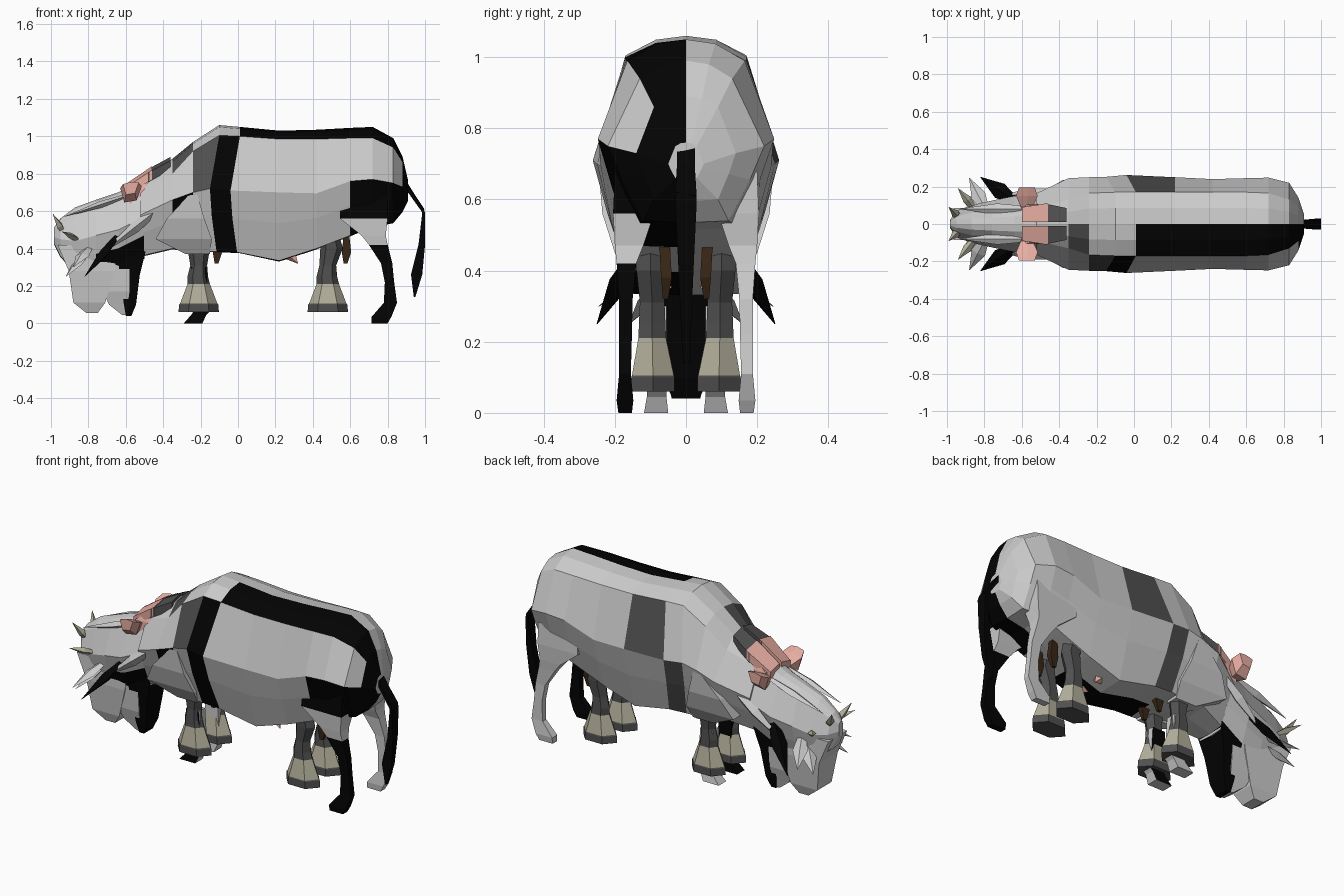
import bpy, bmesh, math
from mathutils import Vector


def mat(name, *c):
    m = bpy.data.materials.new(name)
    m.diffuse_color = (*c, 1)
    return m


GREY = mat("hide_grey", .6, .6, .6)
BLACK = mat("black", .001, .001, .001)
DARK = mat("dark_grey", .08, .08, .08)
PINK = mat("pink", .8, .42, .36)
BEIGE = mat("beige", .45, .43, .33)
BROWN = mat("brown", .04, .02, .008)
MATS = [GREY, BLACK, DARK, PINK, BEIGE, BROWN]


def loft(name, rings, paint):
    """Skin closed rings; paint is a material or a function of face centre."""
    bm = bmesh.new()
    vs = [[bm.verts.new(p) for p in r] for r in rings]
    n = len(rings[0])
    for a, b in zip(vs, vs[1:]):
        for i in range(n):
            j = (i + 1) % n
            bm.faces.new((a[i], a[j], b[j], b[i]))
    bm.faces.new(vs[0])
    bm.faces.new(vs[-1])
    bmesh.ops.remove_doubles(bm, verts=bm.verts, dist=.0005)
    bmesh.ops.recalc_face_normals(bm, faces=bm.faces)
    for f in bm.faces:
        m = paint(f.calc_center_median()) if callable(paint) else paint
        f.material_index = MATS.index(m)
    me = bpy.data.meshes.new(name)
    bm.to_mesh(me)
    bm.free()
    for m in MATS:
        me.materials.append(m)
    ob = bpy.data.objects.new(name, me)
    bpy.context.collection.objects.link(ob)
    return ob


def stack(name, levels, s, paint, n=6):
    """Vertical limb from (z, x, y, rx, ry) levels, on side s."""
    rings = [[(x + rx * math.cos(2 * math.pi * i / n),
               s * (y + ry * math.sin(2 * math.pi * i / n)), z)
              for i in range(n)] for z, x, y, rx, ry in levels]
    return loft(name, rings, paint)


def box_stack(name, levels, s, paint):
    """Four-sided limb from (z, x0, x1, y0, y1) levels."""
    return loft(name, [[(a, s * c, z), (b, s * c, z), (b, s * d, z), (a, s * d, z)]
                       for z, a, b, c, d in levels], paint)


def spike(name, base, tip, s, m, w=.03, t=.018):
    """Leaf-like pointed spike with a bulge in the middle."""
    a, b = Vector(base), Vector(tip)
    d = (b - a).normalized()
    u = d.cross(Vector((0, 0, 1))).normalized()
    v = d.cross(u)
    rings = []
    for k, r in ((0, .6), (.4, 1), (1, .04)):
        c = a.lerp(b, k)
        rings.append([(p.x, s * p.y, p.z) for p in
                      (c + u * w * r, c + v * t * r, c - u * w * r, c - v * t * r)])
    return loft(name, rings, m)


def section(x, top, sh, mid, bot, wt, wm, wb, skew=0):
    """Cross-section ring of torso or head; skew slides the flank forward."""
    half = [(x, wt * .5, top - (top - sh) * .2), (x, wt, sh), (x - skew, wm, mid),
            (x - skew * .8, wm * .6 + wb * .4, mid * .55 + bot * .45), (x - skew * .3, wb, bot)]
    return ([(x, 0, top)] + half + [(x, 0, bot - .005)]
            + [(a, -y, z) for a, y, z in reversed(half)])


# Patchy hide
def hide(c):
    x, y, z = c
    if y < 0:
        if .78 < x and -.17 < y < -.10 and .74 < z < .86:
            return GREY
        if (z > .985 and x > .02 or x > .83 or x > .77 and z > .96
                or -.15 < x < -.01 and z < .99 or z < .39 and x > 0
                or x > .52 and z < .71 or -.36 < x < -.2 and .55 < z < .68):
            return BLACK
        if -.33 < x < -.15 and .8 < z < .95:
            return DARK
    else:
        if .08 < x < .3 and .72 < z < .98:
            return DARK
        if -.12 < x < .08 and .38 < z < .7:
            return DARK
    return GREY


# Torso and neck
loft("body", [section(*p) for p in (
    (-.52, .77, .73, .58, .36, .09, .165, .08),
    (-.35, .88, .80, .66, .40, .13, .245, .13),
    (-.24, .97, .92, .70, .385, .165, .25, .15),
    (-.10, 1.06, 1.005, .72, .385, .17, .252, .16, .05),
    (.01, 1.05, 1.0, .71, .38, .17, .262, .16, .05),
    (.22, 1.03, .985, .70, .335, .17, .25, .15),
    (.42, 1.035, .985, .695, .40, .17, .24, .15),
    (.60, 1.045, .99, .76, .47, .17, .245, .15),
    (.72, 1.05, .99, .77, .52, .165, .248, .15),
    (.83, .99, .94, .75, .54, .13, .22, .12),
    (.88, .89, .86, .73, .60, .09, .14, .09),
    (.91, .76, .75, .70, .66, .03, .05, .03))], hide)

# Head
loft("head", [section(*p) for p in (
    (-.50, .77, .73, .57, .35, .09, .165, .08),
    (-.64, .70, .66, .50, .28, .08, .15, .07),
    (-.76, .66, .62, .47, .25, .07, .125, .06),
    (-.87, .62, .57, .44, .27, .06, .10, .05),
    (-.95, .56, .53, .45, .36, .04, .07, .04),
    (-.985, .51, .50, .46, .43, .015, .02, .015))],
    lambda c: BLACK if c.y < 0 and -.7 < c.x < -.56 and c.z < .42 else GREY)
box_stack("muzzle", [(.42, -.965, -.64, -.085, .085), (.28, -.905, -.66, -.085, .085),
                     (.11, -.88, -.71, -.065, .065), (.055, -.81, -.75, -.045, .045)],
          1, GREY)
box_stack("chin", [(.35, -.76, -.58, -.085, .085), (.17, -.72, -.58, -.07, .07),
                   (.10, -.69, -.59, -.05, .05), (.045, -.62, -.59, -.035, .035)], 1, GREY)
box_stack("jaw", [(.44, -.66, -.48, -.105, .105), (.26, -.63, -.525, -.075, .075),
                  (.10, -.61, -.545, -.055, .055), (.04, -.60, -.57, -.04, .04)], 1, BLACK)

# Forelock base on the crown
box_stack("crown", [(.62, -.58, -.44, -.11, .11), (.72, -.58, -.42, -.105, .105),
                    (.76, -.52, -.42, -.09, .09)], 1, PINK)

for s, side in ((-1, "left"), (1, "right")):
    # Pink crown plate and dark patch behind it
    for name, ends, m in (("plate", ((-.60, .745, .09), (-.46, .84, .11)), PINK),
                          ("patch", ((-.48, .825, .11), (-.36, .89, .085)), DARK)):
        loft(f"crown_{name}_{side}",
             [[(x, s * .01, z), (x, s * w, z - .02), (x, s * w, z - .07), (x, s * .01, z - .07)]
              for x, z, w in ends], m)
    # Ears
    loft("ear_" + side, [[(-.575 + dx * w, s * y, z + dz * w) for dx, dz in
                          ((1.1, .8), (.1, .9), (-1, .6), (-.6, -.8), (.6, -.6))]
                         for y, z, w in ((.09, .68, .03), (.15, .69, .055), (.195, .72, .04))],
         PINK)
    # Horns and spikes on the face
    spike("front_horn_" + side, (-.93, .03, .48), (-.99, .09, .585), s, BEIGE, .022, .02)
    spike("side_horn_" + side, (-.86, .09, .45), (-.94, .19, .49), s, BEIGE, .024, .018)
    spike("grey_spike_" + side, (-.80, .09, .40), (-.88, .245, .30), s, GREY, .04)
    spike("low_spike_" + side, (-.82, .07, .36), (-.92, .16, .25), s, GREY, .04)
    spike("black_spike_" + side, (-.65, .13, .46), (-.82, .25, .25), s, BLACK, .045, .025)
    spike("brow_spike_" + side, (-.60, .08, .68), (-.93, .08, .57), s, GREY, .03)
    spike("cheek_strip_" + side, (-.44, .17, .60), (-.72, .15, .38), s, GREY, .03, .03)
    # Shoulder wedge and chest
    box_stack("shoulder_" + side, [(.70, -.25, -.22, .20, .247), (.56, -.38, -.18, .15, .235),
                                   (.45, -.44, -.14, .11, .20), (.37, -.28, -.15, .08, .15)],
              s, GREY)

    # Booted legs, front and middle pair
    def boot_paint(c):
        if c.z < .105:
            return DARK
        if c.z < .21:
            return BEIGE
        return BROWN if .24 < c.z < .27 else DARK
    for x, name in ((-.21, "front"), (.48, "middle")):
        stack(f"{name}_leg_{side}",
              [(.50, x, .10, .055, .05), (.40, x + .02 * (x > 0), .10, .06, .045),
               (.31, x, .095, .045, .04), (.25, x - .005, .095, .055, .043),
               (.21, x, .095, .06, .045), (.105, x, .093, .10, .068),
               (.10, x, .093, .105, .07), (.06, x, .093, .108, .07)], s, boot_paint)
        # Brown strap hanging beside each booted leg
        box_stack(f"{name}_strap_{side}",
                  [(.47, x + .085, x + .115, .045, .075), (.38, x + .075, x + .125, .04, .07),
                   (.32, x + .085, x + .105, .05, .065)], s, BROWN)

    # Front hooves under the boots
    box_stack("front_hoof_" + side, [(.30, -.25, -.17, .055, .115), (.06, -.24, -.155, .055, .11),
                                     (.045, -.25, -.17, .055, .11), (0, -.29, -.19, .05, .118)],
              s, lambda c: BLACK if s < 0 and c.z < .2 and c.z > .01 and c.x < -.2 else GREY)

    # Hind legs with tapering thighs
    box_stack("hind_leg_" + side,
              [(.68, .55, .80, .12, .20), (.56, .545, .80, .09, .205), (.47, .66, .79, .12, .20),
               (.42, .70, .80, .14, .195), (.32, .765, .825, .15, .188), (.22, .785, .835, .152, .188),
               (.11, .78, .85, .155, .188), (.035, .715, .82, .148, .195), (0, .715, .80, .152, .19)],
              s, (lambda c: BLACK if c.z < .42 or c.z > .58 else GREY) if s < 0 else GREY)

    # Udder teats
    spike("teat_" + side, (.25, .05, .40), (.32, .075, .32), s, PINK, .035, .035)

# Tail: thin dock and a long tuft
loft("tail", [[(x - w, -t, z), (x, -t, z + w), (x + w, t, z), (x, t, z - w)]
              for x, z, w, t in ((.88, .76, .02, .025), (.93, .69, .014, .025),
                                 (.985, .61, .012, .03))], BLACK)
box_stack("tail_tuft", [(.62, .97, .99, -.03, .03), (.59, .985, 1.0, -.03, .03),
                        (.42, .965, 1.0, -.022, .022), (.26, .925, .985, -.015, .015),
                        (.14, .94, .948, -.008, .012)], 1, BLACK)
